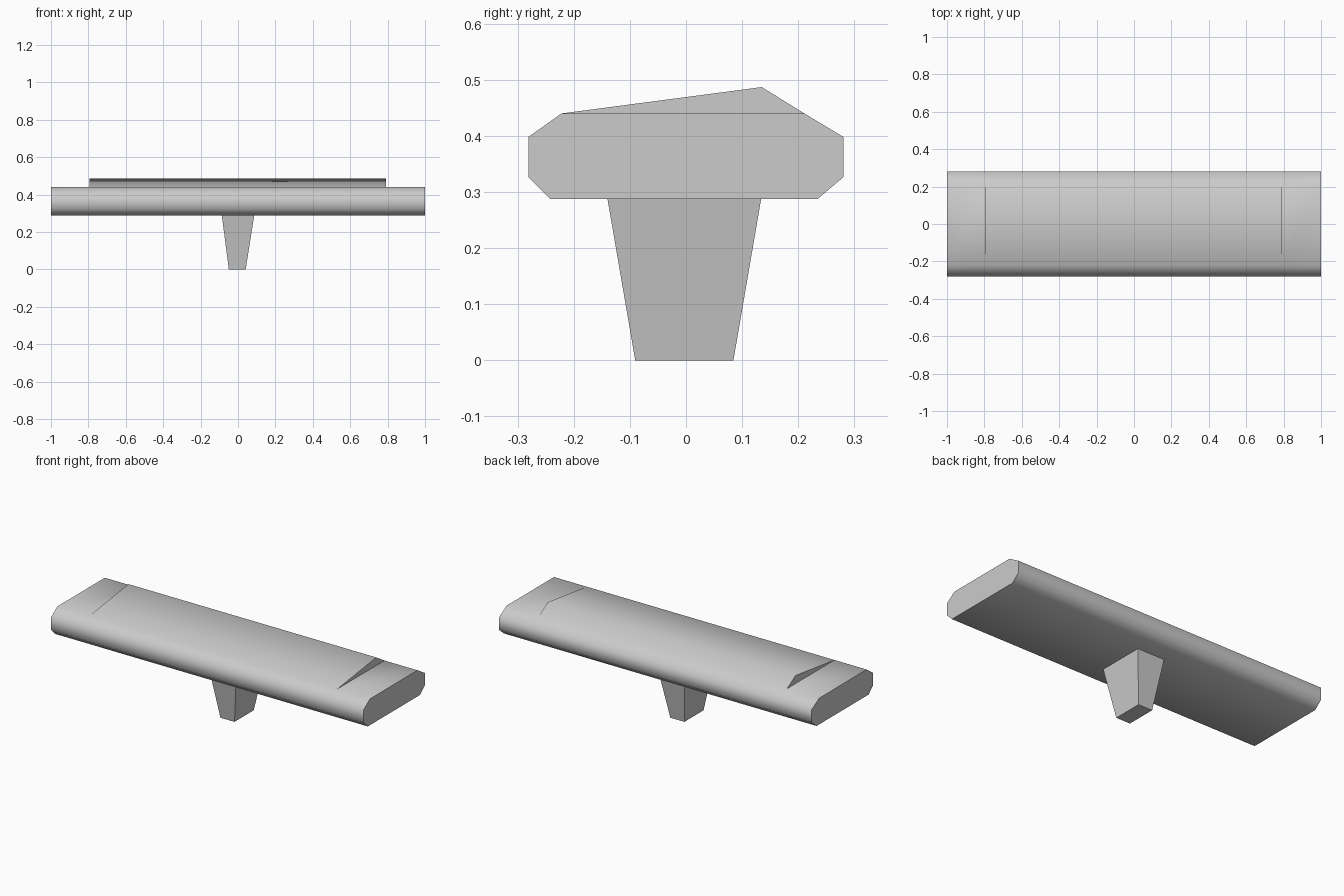
import bpy, bmesh, math

if "Cube" in bpy.data.objects:
    bpy.data.objects.remove(bpy.data.objects["Cube"])

grey = bpy.data.materials.new("light_grey")
grey.use_nodes = True
GREY = (0.6, 0.6, 0.6, 1)
grey.diffuse_color = GREY
grey.node_tree.nodes["Principled BSDF"].inputs["Base Color"].default_value = GREY


def finish(bm, name, angle):
    bmesh.ops.recalc_face_normals(bm, faces=bm.faces)
    mesh = bpy.data.meshes.new(name)
    bm.to_mesh(mesh)
    bm.free()
    mesh.materials.append(grey)
    obj = bpy.data.objects.new(name, mesh)
    bpy.context.collection.objects.link(obj)
    bpy.ops.object.select_all(action="DESELECT")
    obj.select_set(True)
    bpy.context.view_layer.objects.active = obj
    bpy.ops.object.shade_smooth_by_angle(angle=math.radians(angle))
    return obj


# Long bevelled bar: cross-section (y, z), its first two points edge the top
section = [(-0.222, 0.44), (0.211, 0.44), (0.281, 0.398), (0.281, 0.327),
           (0.235, 0.288), (-0.242, 0.288), (-0.281, 0.327), (-0.281, 0.398)]
stations = [-1, -0.795, 0.79, 1]
bm = bmesh.new()
rings = [[bm.verts.new((x, y, z)) for y, z in section] for x in stations]
count = len(section)
for s, (a, b) in enumerate(zip(rings, rings[1:])):
    for i in range(count):
        j = (i + 1) % count
        if not (s == 1 and i == 0):
            bm.faces.new((a[i], a[j], b[j], b[i]))
bm.faces.new(rings[0])
bm.faces.new(rings[-1])

# Raised wedge on the middle of the top
left, right = [bm.verts.new((x, 0.135, 0.487)) for x in stations[1:3]]
a, b = rings[1], rings[2]
bm.faces.new((a[0], left, right, b[0]))
bm.faces.new((left, a[1], b[1], right))
bm.faces.new((a[0], a[1], left))
bm.faces.new((b[0], b[1], right))
finish(bm, "bevelled_bar", 60)

# Tapered stem below
bm = bmesh.new()
bmesh.ops.create_cube(bm, size=1)
for v in bm.verts:
    top = v.co.z > 0
    v.co.x = v.co.x * (0.173 if top else 0.09) - (0 if top else 0.004)
    v.co.y = v.co.y * (0.274 if top else 0.175) - 0.003
    v.co.z = 0.288 if top else 0
finish(bm, "tapered_stem", 10)
